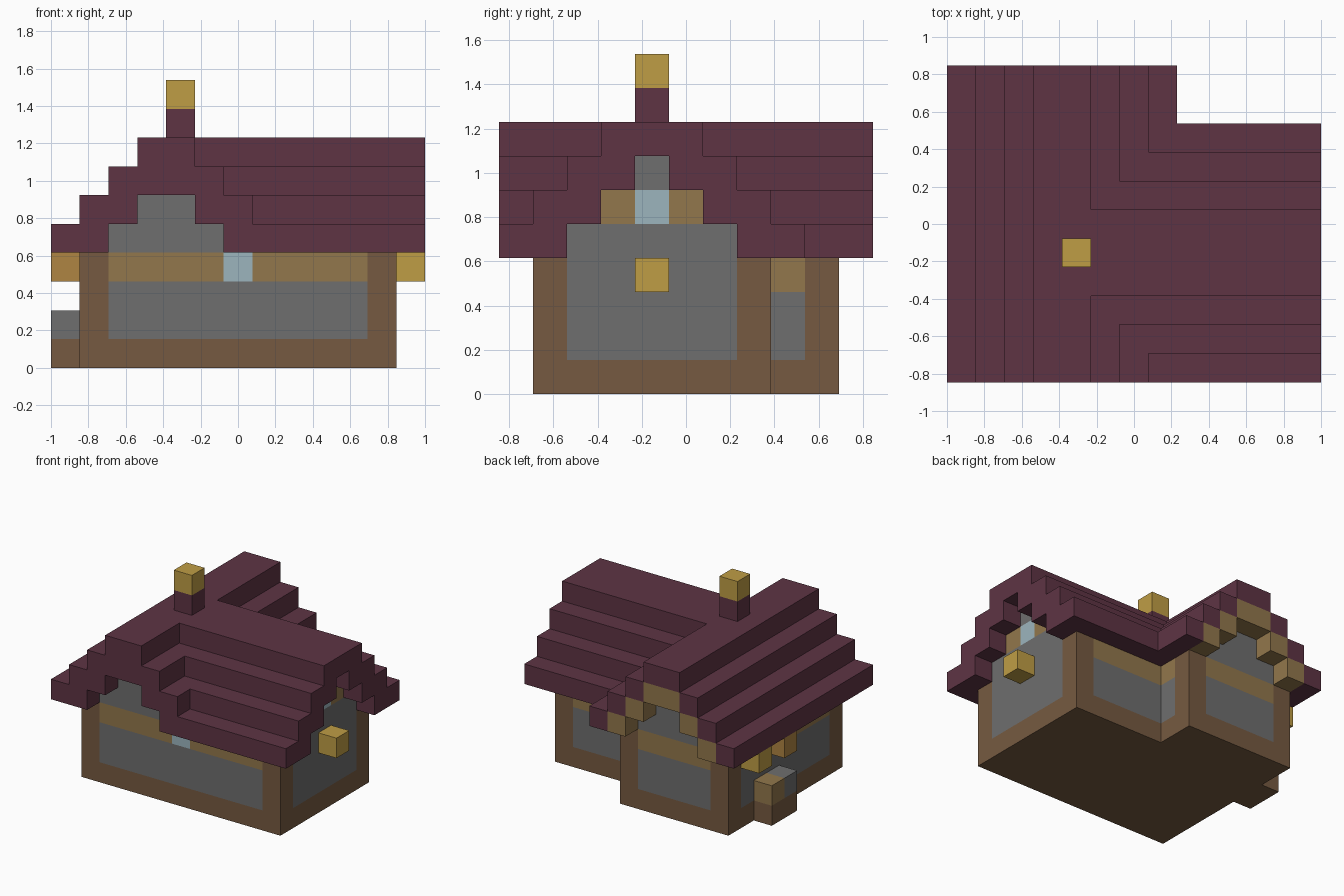
import bpy
import bmesh
from mathutils import Vector

old = bpy.data.objects.get("Cube")
if old:
    bpy.data.objects.remove(old, do_unlink=True)

# The house sits on a grid of blocks, 13 wide, 11 deep and 10 high
NX, NY = 13, 11
SIZE = 2 / NX
ORIGIN = Vector((-NX * SIZE / 2, -NY * SIZE / 2, 0))

PALETTE = {
    "roof_maroon": "5E3444", "timber_brown": "765A41", "stone_grey": "6E6E6E",
    "plaster_tan": "92774C", "window_blue": "9CB5BE", "lamp_gold": "BF9D45",
    "lamp_orange": "AF8542",
}


def linear(byte):
    c = byte / 255
    return c / 12.92 if c <= 0.04045 else ((c + 0.055) / 1.055) ** 2.4


def make_material(name, code):
    colour = (*[linear(b) for b in bytes.fromhex(code)], 1)
    mat = bpy.data.materials.new(name)
    mat.use_nodes = True
    mat.diffuse_color = colour
    bsdf = next(n for n in mat.node_tree.nodes if n.type == "BSDF_PRINCIPLED")
    bsdf.inputs["Base Color"].default_value = colour
    bsdf.inputs["Roughness"].default_value = 0.9
    return mat


MATERIALS = {name: make_material(name, code) for name, code in PALETTE.items()}
MAROON, BROWN, GREY, TAN, BLUE, GOLD, ORANGE = PALETTE
cells = {}


def span(r):
    return range(r[0], r[1] + 1) if isinstance(r, tuple) else range(r, r + 1)


def fill(part, colour, i, j, k):
    """Fill a box of blocks; a span is one index or (first, last). No part carves."""
    for a in span(i):
        for b in span(j):
            for c in span(k):
                if part:
                    cells[a, b, c] = (part, colour)
                else:
                    cells.pop((a, b, c), None)


def panel(i, j):
    """Stone infill with a plaster band above it."""
    fill("walls", GREY, i, j, (1, 2))
    fill("walls", TAN, i, j, 3)


# Timber walls: main wing and rear wing
fill("walls", BROWN, (1, 11), (1, 7), (0, 3))
fill("walls", BROWN, (1, 6), (1, 9), (0, 3))
panel((2, 10), 1)
panel((2, 5), 9)
panel((7, 10), 7)
panel(6, 8)
panel(1, (2, 8))
fill("walls", BLUE, 6, 1, 3)

# Stepped roofs: one course per level, both wings
for step in range(4):
    level = 4 + step
    fill("roof", MAROON, (step, 12), (step, 8 - step), level)
    fill("roof", MAROON, (step, 7 - step), (0, 10), level)

# Recessed gables of the rear wing and the front
for level, ends in ((4, (2, 5)), (5, (3, 4))):
    for wall, eave in ((1, 0), (9, 10)):
        fill(None, None, ends, eave, level)
        fill("gables", GREY, ends, wall, level)

# Plaster trim lining the rear eave
for step, level in ((1, 4), (2, 5), (3, 6)):
    for i in (step, 7 - step):
        fill("rear_trim", TAN, i, 10, level)

# Side gable with a window
for level, ends in ((4, (2, 6)), (5, (3, 5)), (6, 4)):
    fill(None, None, 12, ends, level)
    fill("gables", TAN if level == 5 else GREY, 11, ends, level)
fill("gables", BLUE, 11, 4, 5)
fill("walls", GREY, 11, (2, 6), (1, 3))

# Chimney, lamps and the small side annex
fill("chimney", MAROON, 4, 4, 8)
fill("chimney", GOLD, 4, 4, 9)
fill("left_lamp", GOLD, 12, 4, 3)
fill("right_rear_lamp", GOLD, 0, 8, 3)
fill("right_front_lamp", ORANGE, 0, 6, 3)
fill("annex", BROWN, 0, (6, 7), 0)
fill("annex", GREY, 0, 6, 1)
fill("annex", TAN, 0, 7, 1)


def build(part):
    """Make one object from the exposed sides of a part's blocks."""
    bm = bmesh.new()
    mesh = bpy.data.meshes.new(part)
    used = []
    verts = {}

    def vert(p):
        if p not in verts:
            verts[p] = bm.verts.new(ORIGIN + Vector(p) * SIZE)
        return verts[p]

    for cell, (owner, colour) in cells.items():
        if owner != part:
            continue
        if colour not in used:
            used.append(colour)
            mesh.materials.append(MATERIALS[colour])
        for axis in range(3):
            u, v = (axis + 1) % 3, (axis + 2) % 3
            for side in (0, 1):
                near = list(cell)
                near[axis] += 2 * side - 1
                if tuple(near) in cells:
                    continue
                ring = []
                for du, dv in ((0, 0), (1, 0), (1, 1), (0, 1)):
                    p = list(cell)
                    p[axis] += side
                    p[u] += du
                    p[v] += dv
                    ring.append(vert(tuple(p)))
                face = bm.faces.new(ring if side else ring[::-1])
                face.material_index = used.index(colour)
    # Merge flat areas of one colour
    bmesh.ops.dissolve_limit(bm, angle_limit=0.01, verts=bm.verts[:],
                             edges=bm.edges[:], delimit={"MATERIAL"})
    bm.to_mesh(mesh)
    bm.free()
    bpy.context.collection.objects.link(bpy.data.objects.new(part, mesh))


for part in sorted({owner for owner, _ in cells.values()}):
    build(part)
